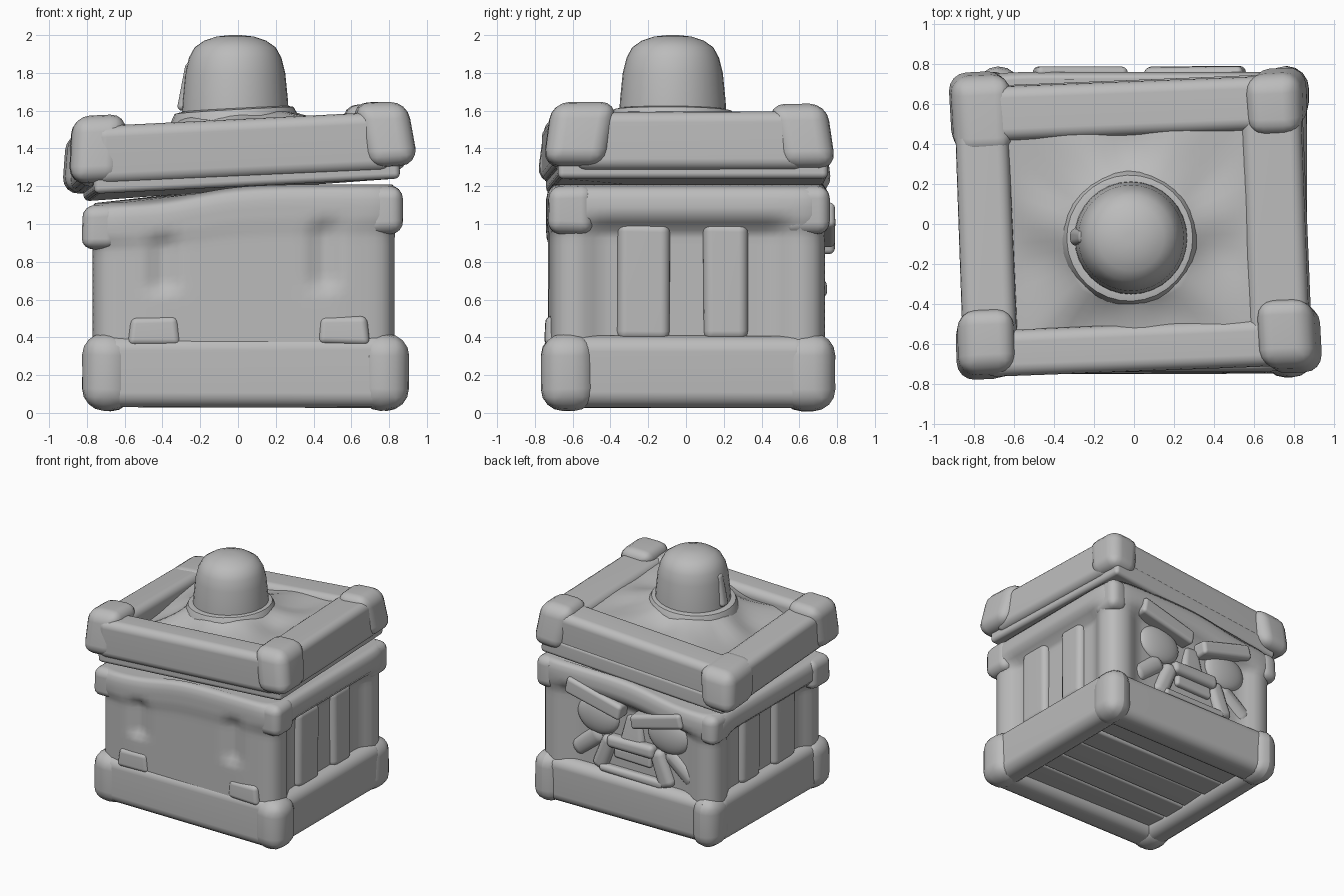
import bpy, bmesh, math, random
from mathutils import Matrix, Vector

random.seed(4)
if "Cube" in bpy.data.objects:
    bpy.data.objects.remove(bpy.data.objects["Cube"])

grey = bpy.data.materials.new("plain_grey")
grey.use_nodes = True
grey.diffuse_color = (0.5, 0.5, 0.5, 1)
grey.node_tree.nodes["Principled BSDF"].inputs["Base Color"].default_value = (0.5, 0.5, 0.5, 1)


def finish(name, bm, warp=None, angle=45):
    if warp:
        for v in bm.verts:
            v.co = warp(v.co)
    bmesh.ops.recalc_face_normals(bm, faces=bm.faces)
    mesh = bpy.data.meshes.new(name)
    bm.to_mesh(mesh)
    bm.free()
    mesh.materials.append(grey)
    obj = bpy.data.objects.new(name, mesh)
    bpy.context.collection.objects.link(obj)
    bpy.ops.object.select_all(action='DESELECT')
    obj.select_set(True)
    bpy.context.view_layer.objects.active = obj
    bpy.ops.object.shade_smooth_by_angle(angle=math.radians(angle))
    obj.modifiers.new("soft_normals", 'WEIGHTED_NORMAL').keep_sharp = True


def block(name, x, y, z, bevel=0.05, jitter=0.0, turn=0, taper=1.0, lean=(0, 0), warp=None):
    """Rounded block from x, y and z ranges; its top can taper and lean."""
    bm = bmesh.new()
    bmesh.ops.create_cube(bm, size=1)
    size = Vector((x[1] - x[0], y[1] - y[0], z[1] - z[0]))
    mid = Vector((x[0] + x[1], y[0] + y[1], z[0] + z[1])) / 2
    spin = Matrix.Rotation(math.radians(turn), 3, 'Y')
    for v in bm.verts:
        p = v.co * size
        if v.co.z > 0:
            p.x, p.y = p.x * taper + lean[0], p.y * taper + lean[1]
        p += Vector([random.uniform(-jitter, jitter) for _ in range(3)])
        v.co = mid + spin @ p
    bmesh.ops.bevel(bm, geom=bm.edges[:], offset=bevel, segments=4, profile=0.5,
                    affect='EDGES', clamp_overlap=True)
    finish(name, bm, warp)


def loft(name, rows, cap_start=False, cap_end=False, warp=None, angle=45):
    """Skin closed rings of equal point count."""
    bm = bmesh.new()
    rings = [[bm.verts.new(p) for p in row] for row in rows]
    n = len(rings[0])
    for a, b in zip(rings, rings[1:]):
        for i in range(n):
            bm.faces.new((a[i], a[(i + 1) % n], b[(i + 1) % n], b[i]))
    if cap_start:
        bm.faces.new(rings[0])
    if cap_end:
        bm.faces.new(rings[-1])
    finish(name, bm, warp, angle)


def smooth(t):
    t = max(0.0, min(1.0, t))
    return t * t * (3 - 2 * t)


# The lid sits tilted, twisted and drooping at its back right corner
def lid_tilt(p):
    x, y, z = p
    droop = 0.02 * max(0, 0.75 - x) * max(0, y + 0.6)
    return Vector((x - 0.05 * (z - 1.43) - 0.04 * y, y + 0.04 * x, z + 0.05 * x - droop))


# The body's rim rises in a wave
def rim_wave(p):
    rise = -0.03 + 0.05 * math.tanh(4 * (p.x + 0.22))
    return Vector((p.x, p.y, p.z + rise * smooth((p.z - 0.5) / 0.6)))


# Body shell: padded front, sunken panels on the other sides
STEPS = 32


def body_row(z):
    row = []
    flare = 0.03 * smooth((z - 0.93) / 0.09) - 0.05 * smooth((z - 1.13) / 0.06)
    for side in range(4):
        spin = Matrix.Rotation(side * math.pi / 2, 3, 'Z')
        out = spin @ Vector((0, -1, 0))
        for i in range(STEPS):
            u = -1 + 2 * i / STEPS
            dent = smooth((0.82 - abs(u)) / 0.24) * smooth((1.03 - z) / 0.09)
            if side == 0:
                groove = math.exp(-((abs(u) - 0.53) / 0.07) ** 2) * smooth((z - 0.62) / 0.08)
                dent *= -0.01 + 0.05 * groove
            else:
                dent *= 0.065
            k = (1 + abs(u) ** 12) ** (-1 / 12)
            p = spin @ Vector((u * k, -k, 0))
            corner = Vector((p.x * (0.805 + flare), p.y * (0.73 + flare * 0.7), z))
            row.append(corner - out * dent + Vector((0.03, 0.01, 0)))
    return row


loft("body_shell", [body_row(0.15 + 1.04 * i / 26) for i in range(27)],
     True, True, rim_wave, 60)

# Bottom frame rails and plank floor
for name, y in (("front", (-0.745, -0.52)), ("back", (0.52, 0.755))):
    block(f"base_rail_{name}", (-0.72, 0.8), y, (0.03, 0.41), 0.08, 0.008)
for name, x in (("right", (-0.79, -0.58)), ("left", (0.65, 0.86))):
    block(f"base_rail_{name}", x, (-0.66, 0.66), (0.03, 0.41), 0.08, 0.008)
for i in range(5):
    y = -0.55 + 0.22 * i
    block(f"floor_plank_{i}", (-0.62, 0.68), (y, y + 0.21), (0.1, 0.2), 0.02, 0.01)

# Corner blocks on the base and body top; the back ones sit a little narrower
for sx, xname in ((-1, "right"), (1, "left")):
    for sy, yname in ((-1, "front"), (1, "back")):
        tuck = 0.03 if sy > 0 else 0
        x = sorted((0.04 + sx * 0.6, 0.04 + sx * (0.865 - tuck)))
        y = sorted((0.01 + sy * 0.49, 0.01 + sy * 0.78))
        block(f"base_corner_{yname}_{xname}", x, y, (0.01, 0.42), 0.115, 0.006, taper=0.97)
        x = sorted((0.025 + sx * 0.66, 0.025 + sx * (0.85 - tuck)))
        y = sorted((0.015 + sy * 0.5, 0.015 + sy * 0.745))
        block(f"rim_corner_{yname}_{xname}", x, y, (0.93, 1.18), 0.065, 0.006, warp=rim_wave)

# Corner caps on the lid, leaning inwards; the back right one is long and low
for name, x, y, z in (("front_right", (-0.925, -0.655), (-0.76, -0.45), (1.255, 1.61)),
                      ("front_left", (0.645, 0.915), (-0.785, -0.46), (1.265, 1.61)),
                      ("back_right", (-0.91, -0.63), (0.43, 0.805), (1.245, 1.56)),
                      ("back_left", (0.63, 0.895), (0.47, 0.76), (1.255, 1.6))):
    lean = (0.045 if x[0] < 0 else -0.045, 0.055 if y[0] < 0 else -0.055)
    block(f"lid_corner_{name}", x, y, z, 0.09, 0.006, taper=1.06, lean=lean, warp=lid_tilt)

# Upright slats in the side panels, low steps on the front panel
for sx, name in ((-1, "right"), (1, "left")):
    for i, y in enumerate(((-0.365, -0.085), (0.09, 0.33))):
        x = sorted((0.03 + sx * 0.65, 0.03 + sx * 0.785))
        block(f"side_slat_{name}_{i}", x, y, (0.38, 1.01), 0.05, 0.005)
    mid = 0.06 + sx * 0.5
    block(f"front_step_{name}", (mid - 0.14, mid + 0.14), (-0.75, -0.6), (0.36, 0.51),
          0.035, 0.006, taper=0.9)

# Lid: underside lip, frame rails
block("lid_lip", (-0.8, 0.82), (-0.71, 0.72), (1.2, 1.34), 0.03, warp=lid_tilt)
for name, y in (("front", (-0.735, -0.5)), ("back", (0.44, 0.715))):
    block(f"lid_rail_{name}", (-0.78, 0.78), y, (1.245, 1.555), 0.06, 0.006, warp=lid_tilt)
for name, x in (("right", (-0.875, -0.61)), ("left", (0.56, 0.855))):
    block(f"lid_rail_{name}", x, (-0.62, 0.6), (1.245, 1.555), 0.06, 0.006, warp=lid_tilt)

# Draped lid panel rising to the knob, sagging towards the front right corner
ROUND = 48
KNOB = Vector((-0.015, -0.07, 0))


def drape_row(t):
    row = []
    for i in range(ROUND):
        a = math.tau * i / ROUND
        c, s = math.cos(a), math.sin(a)
        ring = Vector((c, s, 0)) * 0.3
        edge = Vector((c, s, 0)) * 0.6 / max(abs(c), abs(s))
        p = KNOB + ring.lerp(edge, t)
        sag = 0.11 * max(0, -math.cos(a - 0.45)) ** 2 * t
        p.z = 1.525 - sag + 0.07 * (1 - t) ** 3 + 0.06 * t * (1 - t) * math.sin(7 * a)
        row.append(p)
    return row


loft("lid_panel", [drape_row(i / 10) for i in range(11)], True, warp=lid_tilt, angle=60)


# Domed knob with a collar and a small side ridge
def circle(r, z):
    return [KNOB + Vector((r * math.cos(math.tau * i / 32), r * math.sin(math.tau * i / 32), z))
            for i in range(32)]


collar = [(0.36, 1.48), (0.34, 1.56), (0.315, 1.61), (0.27, 1.62)]
loft("knob_collar", [circle(r, z) for r, z in collar], True, True, lid_tilt)
dome = [(0.285, 1.55), (0.28, 1.65), (0.265, 1.8), (0.245, 1.88), (0.215, 1.935),
        (0.165, 1.97), (0.1, 1.992), (0.03, 2.0)]
loft("knob_dome", [circle(r, z) for r, z in dome], True, True, angle=60)
block("knob_ridge", (-0.325, -0.23), (-0.11, -0.02), (1.6, 1.86), 0.03, taper=0.8,
      lean=(0.04, 0))

# Angry face on the back: brows, eyes, cheek folds, mouth corners
block("brow_left", (0.05, 0.56), (0.6, 0.785), (0.93, 1.06), 0.03, 0.008, turn=-14)
block("brow_right", (-0.51, -0.03), (0.6, 0.785), (0.89, 1.01), 0.03, 0.008, turn=14)
for sx, name in ((-1, "right"), (1, "left")):
    bm = bmesh.new()
    bmesh.ops.create_uvsphere(bm, u_segments=24, v_segments=14, radius=1)
    for v in bm.verts:
        v.co = Vector((v.co.x * 0.19 + sx * 0.32, v.co.y * 0.06 + 0.67, v.co.z * 0.15 + 0.82))
    finish(f"eye_{name}", bm)
    mid = sx * 0.42
    block(f"cheek_fold_{name}", (mid - 0.17, mid + 0.17), (0.56, 0.7), (0.5, 0.66),
          0.07, 0.01, turn=sx * 38)
    mid = sx * 0.26
    block(f"mouth_side_{name}", (mid - 0.07, mid + 0.07), (0.56, 0.72), (0.38, 0.69),
          0.05, 0.01, turn=-sx * 22)
block("nose_fold", (-0.11, 0.11), (0.56, 0.72), (0.66, 0.92), 0.06, 0.01, taper=0.6)

# Scowling mouth with upper teeth
block("mouth_upper_lip", (-0.21, 0.21), (0.58, 0.745), (0.6, 0.71), 0.04, 0.01)
block("mouth_teeth", (-0.17, 0.17), (0.58, 0.71), (0.52, 0.62), 0.025, 0.008)
block("mouth_lower_lip", (-0.29, 0.29), (0.58, 0.72), (0.38, 0.45), 0.03, 0.01)
